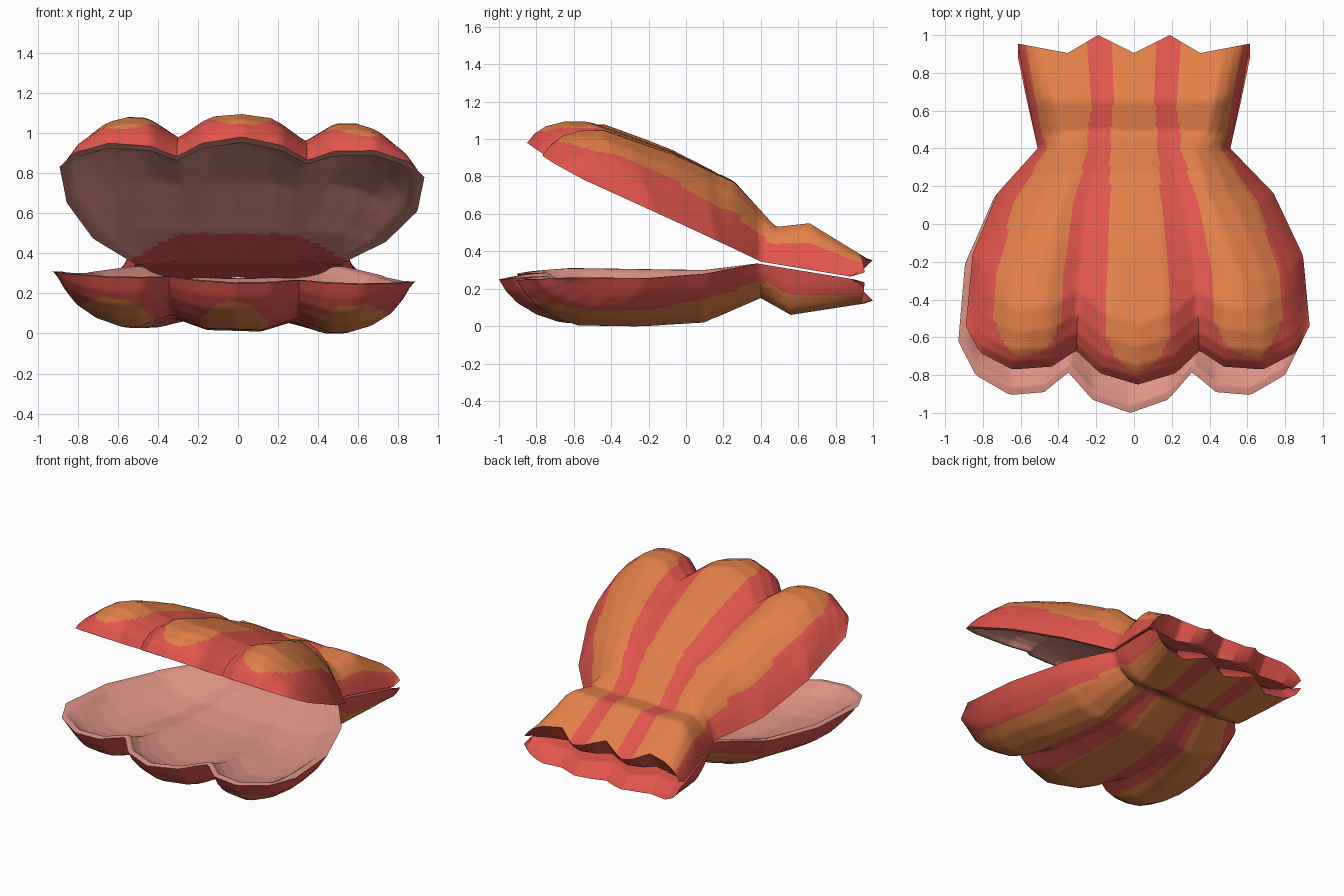
import bpy, bmesh, math

if "Cube" in bpy.data.objects:
    bpy.data.objects.remove(bpy.data.objects["Cube"])


def mat(name, rgb):
    m = bpy.data.materials.new(name)
    m.diffuse_color = (*rgb, 1)
    m.use_nodes = True
    m.node_tree.nodes["Principled BSDF"].inputs["Base Color"].default_value = m.diffuse_color
    return m


MATS = [mat("shell red", (0.76, 0.091, 0.074)),
        mat("shell orange", (0.76, 0.215, 0.064)),
        mat("inner pink", (0.73, 0.288, 0.231))]
RED, ORANGE, PINK = 0, 1, 2


def curve(pts, v):
    """Piecewise linear lookup."""
    if v <= pts[0][0]:
        return pts[0][1]
    for (a, p), (b, q) in zip(pts, pts[1:]):
        if v <= b:
            return p + (q - p) * (v - a) / (b - a)
    return pts[-1][1]


# Plan outline: width along the length, scalloped tail edge, rounded wall
WIDTH = [(0, .91), (.4, .875), (.75, .73), (1, .51), (1.55, .57), (2, .615)]
BACK = [(0, .905), (.31, 1.0), (.57, .905), (1, .955)]
WALL = [(0, 0), (.04, .32), (.1, .6), (.2, .85), (.32, 1)]
WAIST = 0.4
NU, NF, NB = 84, 64, 20
US = [-1 + 2 * i / NU for i in range(NU + 1)]
TS = [(i / NF) ** 1.3 for i in range(NF + 1)] + [1 + (i + 1) / NB for i in range(NB)]


def shell(name, front, rim, outer, hollow, red_from, shift):
    def plan(u, t, inset):
        a = abs(u)
        f = curve(front, a)
        if t <= 1:
            y = f + (WAIST - f) * t
        else:
            y = WAIST + (curve(BACK, a) - inset - WAIST) * (t - 1)
        w = curve(WIDTH, t)
        return u * w, y, y - f, (1 - a) * w      # x, y, front and side distance

    def depth(u, t, y, df, ds):
        side = ds * (1 + 1.4 * min(1, max(0, (t - .8) / .4)))
        full = curve(outer, y) - curve(rim, y)
        groove = .08 * max(0, 1 - abs(abs(u) - .35) / .19)
        groove *= curve([(0, 1), (.35, .8), (1, .15), (2, .1)], t)
        full -= math.copysign(groove, full)
        return full * curve(WALL, side) * curve(WALL, df)

    def lean(x, y, z):
        # each half sits slightly rolled and off centre towards the front
        k = min(1, max(0, (WAIST - y) / .6))
        return x + shift * k, y, z - .028 * x * k

    def outer_point(u, t):
        x, y, df, ds = plan(u, t, 0)
        return lean(x, y, curve(rim, y) + depth(u, t, y, df, ds))

    def inner_point(u, t):
        x, y, df, ds = plan(u, t, .07)
        d = depth(u, t, y, max(0, df - .045), max(0, ds - .045))
        return lean(x, y, curve(rim, y) + curve(hollow, y) * d)

    def outer_colour(u, t):
        a = abs(u)
        df = plan(u, t, 0)[2]
        edge = curve([(.3, .85), (.8, .88), (1.1, .92)], t)
        lo = curve([(.8, .19), (1, .25), (1.4, .2)], t)
        hi = curve([(.5, .46), (.8, .44), (1, .49), (1.4, .41)], t)
        if a < lo:
            q = a / lo
        elif hi < a < edge:
            q = abs(2 * a - hi - edge) / (edge - hi)
        else:
            return RED
        return ORANGE if df > .07 + .14 * q ** 3 else RED

    def inner_colour(u, t):
        x, y = plan(u, t, .07)[:2]
        return RED if y > min(.4, red_from + .6 * max(0, abs(x) - .28)) else PINK

    bm = bmesh.new()

    def surface(point, colour):
        g = [[bm.verts.new(point(u, t)) for u in US] for t in TS]
        for j in range(len(TS) - 1):
            for i in range(NU):
                f = bm.faces.new((g[j][i], g[j][i + 1], g[j + 1][i + 1], g[j + 1][i]))
                f.material_index = colour((US[i] + US[i + 1]) / 2, (TS[j] + TS[j + 1]) / 2)
        return g[-1]

    end_out = surface(outer_point, outer_colour)
    end_in = surface(inner_point, inner_colour)
    # tail end wall
    for i in range(NU):
        bm.faces.new((end_out[i], end_out[i + 1], end_in[i + 1], end_in[i])).material_index = RED
    bmesh.ops.remove_doubles(bm, verts=bm.verts, dist=.0005)
    bmesh.ops.recalc_face_normals(bm, faces=bm.faces)
    me = bpy.data.meshes.new(name)
    bm.to_mesh(me)
    bm.free()
    for m in MATS:
        me.materials.append(m)
    ob = bpy.data.objects.new(name, me)
    bpy.context.collection.objects.link(ob)
    bpy.ops.object.select_all(action='DESELECT')
    ob.select_set(True)
    bpy.context.view_layer.objects.active = ob
    bpy.ops.object.shade_smooth_by_angle(angle=math.radians(60))


# Lower half, lying on the ground
shell("lower_shell",
      [(0, -1), (.22, -.93), (.36, -.785), (.5, -.89), (.7, -.905), (.9, -.8), (1, -.62)],
      [(-1, .25), (-.85, .27), (-.62, .285), (-.2, .28), (.1, .29), (.38, .335), (.9, .25), (1, .22)],
      [(-1, .03), (-.6, .02), (-.25, .013), (.1, .025), (.4, .15), (.56, .06), (.95, .12), (1, .13)],
      [(-.1, .5), (.4, .3)], .37, -.02)

# Upper half, raised open at the front
shell("upper_shell",
      [(0, -.85), (.22, -.79), (.36, -.67), (.5, -.755), (.73, -.77), (.92, -.68), (1, -.54)],
      [(-.85, .98), (-.72, .9), (-.55, .81), (-.2, .65), (.4, .345), (.88, .265), (1, .3)],
      [(-.85, 1.2), (-.72, 1.16), (-.55, 1.1), (-.4, 1.05), (-.07, .93), (.26, .77), (.48, .53),
       (.66, .55), (.97, .36)],
      [(-.1, .5), (.2, .15), (.4, .05)], .2, .02)
